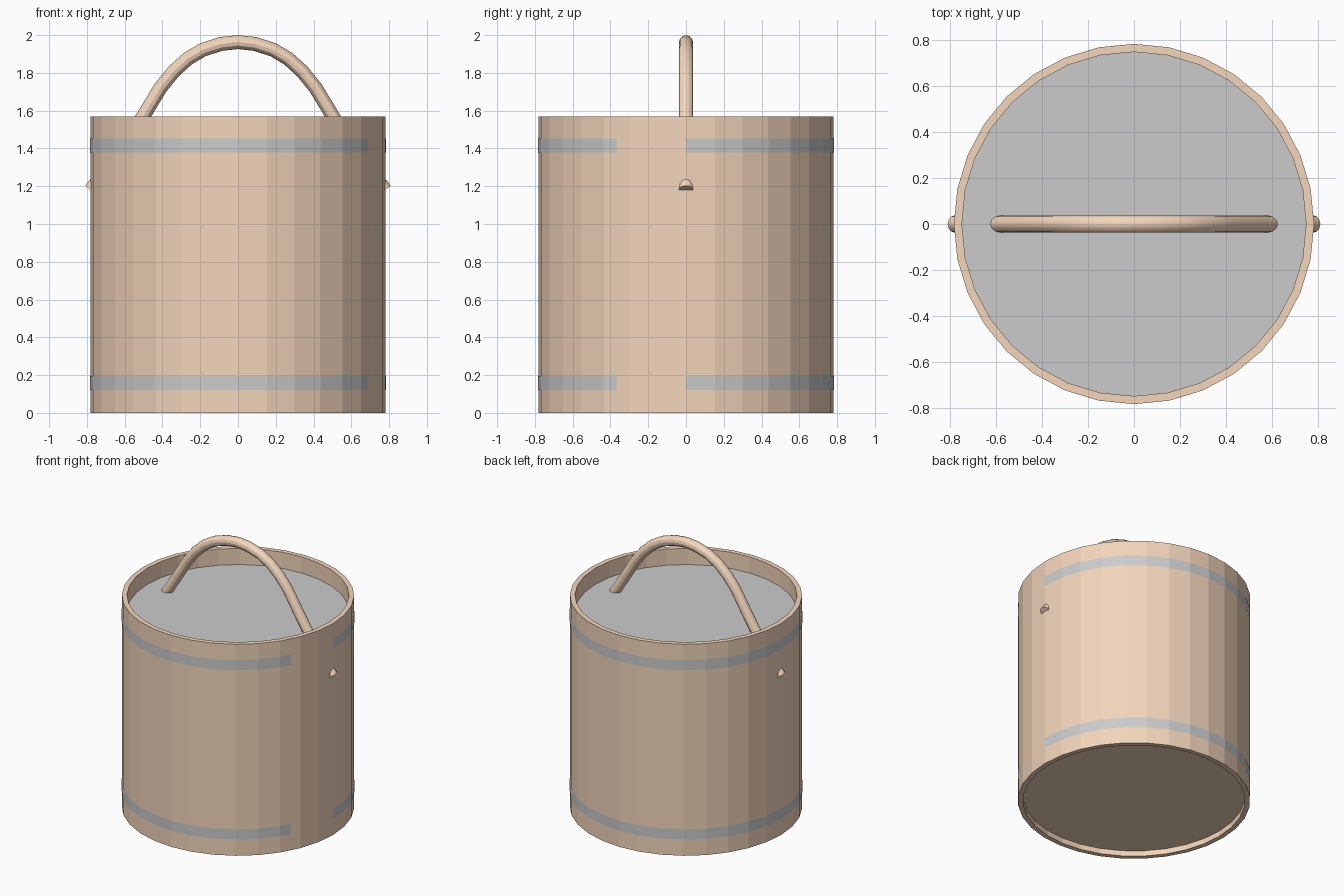
import bpy, bmesh
from math import cos, sin, tau

if "Cube" in bpy.data.objects:
    bpy.data.objects.remove(bpy.data.objects["Cube"])

SIDES = 32
R_OUT, R_IN, HEIGHT = 0.782, 0.747, 1.57

wood = bpy.data.materials.new("wood")
wood.diffuse_color = (0.9, 0.67, 0.5, 1)
wood.use_nodes = True
wood.node_tree.nodes["Principled BSDF"].inputs["Base Color"].default_value = wood.diffuse_color


def mesh_object(name, bm, mat=None):
    bmesh.ops.recalc_face_normals(bm, faces=bm.faces)
    me = bpy.data.meshes.new(name)
    bm.to_mesh(me)
    bm.free()
    ob = bpy.data.objects.new(name, me)
    bpy.context.collection.objects.link(ob)
    if mat:
        me.materials.append(mat)
    return ob


def ring(bm, r, z):
    return [bm.verts.new((r * cos(tau * i / SIDES), r * sin(tau * i / SIDES), z))
            for i in range(SIDES)]


def disc(name, r, z, mat=None, flip=False):
    bm = bmesh.new()
    loop = ring(bm, r, z)
    bm.faces.new(loop[::-1] if flip else loop)
    me = bpy.data.meshes.new(name)
    bm.to_mesh(me)
    bm.free()
    if mat:
        me.materials.append(mat)
    bpy.context.collection.objects.link(bpy.data.objects.new(name, me))


# Bucket wall: a hollow faceted tube
bm = bmesh.new()
profile = [(R_OUT, 0), (R_OUT, HEIGHT), (R_IN, HEIGHT), (R_IN, 0)]
loops = [ring(bm, r, z) for r, z in profile]
for a, b in zip(loops, loops[1:] + loops[:1]):
    for i in range(SIDES):
        j = (i + 1) % SIDES
        bm.faces.new((a[i], a[j], b[j], b[i]))
mesh_object("bucket_wall", bm, wood)

# Recessed floor and the grey fill surface
disc("bucket_floor", R_IN, 0.04, wood, flip=True)
disc("fill_surface", R_IN, 1.45)


# Hoops: thin strips whose last segments sink just under the wall
def hoop(name, z0, z1):
    bm = bmesh.new()
    cols = []
    for i in range(SIDES + 1):
        r = R_OUT + (0.002 if i < SIDES - 2 else -0.002)
        a = tau * i / SIDES
        cols.append([bm.verts.new((r * cos(a), r * sin(a), z)) for z in (z0, z1)])
    for p, q in zip(cols, cols[1:]):
        bm.faces.new((p[0], q[0], q[1], p[1]))
    me = bpy.data.meshes.new(name)
    bm.to_mesh(me)
    bm.free()
    bpy.context.collection.objects.link(bpy.data.objects.new(name, me))


hoop("lower_hoop", 0.12, 0.196)
hoop("upper_hoop", 1.378, 1.453)

# Handle: round tube swept along a mirrored arch, poking through the wall
half = [(0.09, 1.953), (0.185, 1.923), (0.265, 1.876), (0.34, 1.808),
        (0.41, 1.722), (0.513, 1.552), (0.585, 1.44), (0.68, 1.305), (0.78, 1.18)]
path = [(-x, z) for x, z in reversed(half)] + [(0, 1.963)] + half
curve = bpy.data.curves.new("handle", 'CURVE')
curve.dimensions = '3D'
curve.bevel_depth = 0.037
curve.bevel_resolution = 4
curve.use_fill_caps = True
spline = curve.splines.new('POLY')
spline.points.add(len(path) - 1)
for p, (x, z) in zip(spline.points, path):
    p.co = (x, 0, z, 1)
handle = bpy.data.objects.new("handle", curve)
bpy.context.collection.objects.link(handle)
curve.materials.append(wood)
bpy.context.view_layer.objects.active = handle
handle.select_set(True)
bpy.ops.object.convert(target='MESH')
bpy.ops.object.shade_smooth_by_angle()
